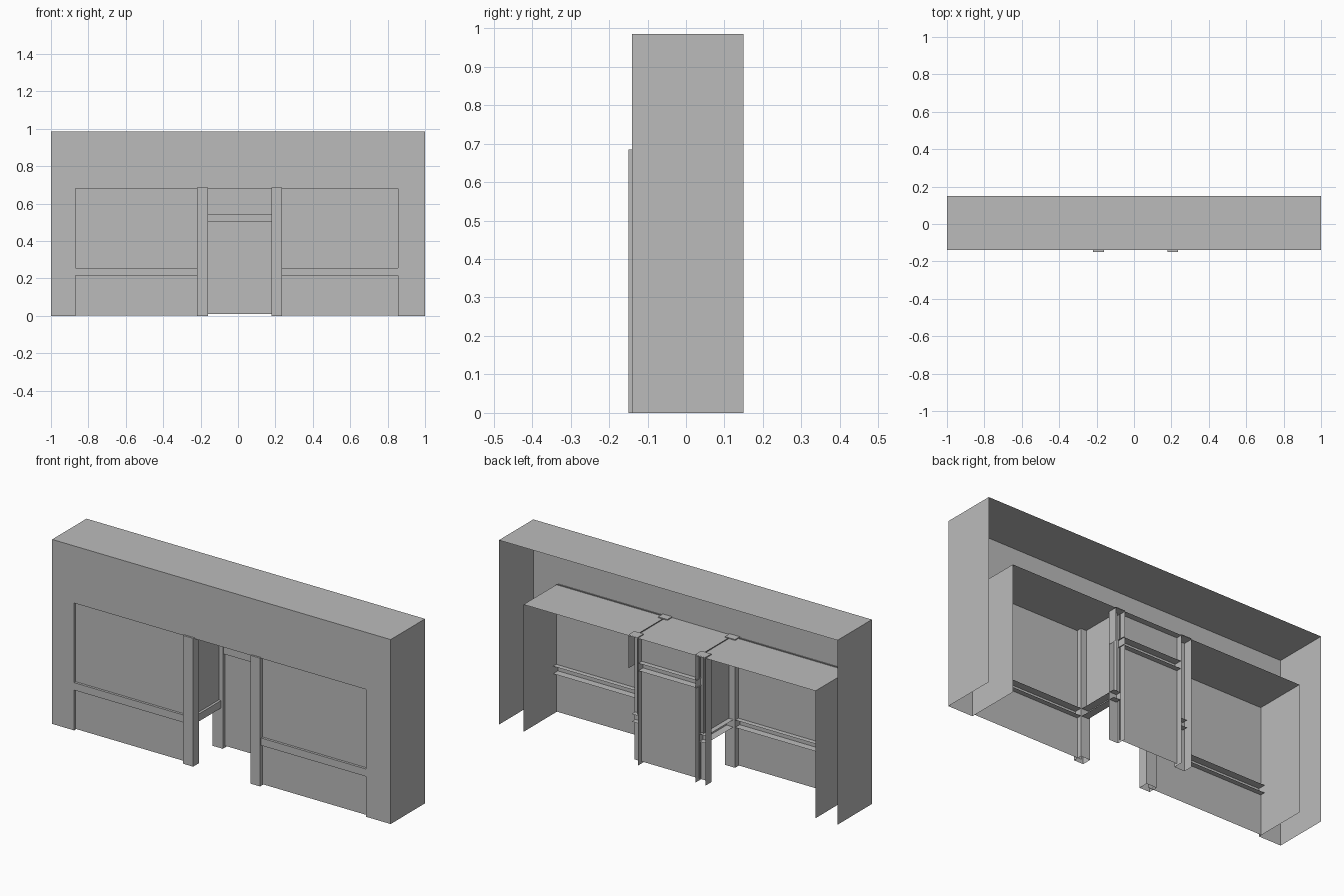
import bpy

cube = bpy.data.objects.get("Cube")
if cube:
    bpy.data.objects.remove(cube, do_unlink=True)

GREY = 0.5
grey = bpy.data.materials.new("plain grey")
grey.use_nodes = True
grey.diffuse_color = (GREY, GREY, GREY, 1)
grey.node_tree.nodes["Principled BSDF"].inputs["Base Color"].default_value = (GREY, GREY, GREY, 1)

# Corner order of a box: index = 4 * x_high + 2 * y_high + z_high
SIDES = {"left": (4, 6, 7, 5), "right": (0, 1, 3, 2), "front": (0, 4, 5, 1),
         "back": (2, 3, 7, 6), "top": (1, 5, 7, 3), "bottom": (0, 2, 6, 4)}


def shell(name, x, y, z, sides):
    """Thin open box made only of the listed sides."""
    corners = [(a, b, c) for a in x for b in y for c in z]
    faces = [SIDES[s] for s in sides.split()]
    used = sorted({i for f in faces for i in f})
    mesh = bpy.data.meshes.new(name)
    mesh.from_pydata([corners[i] for i in used], [],
                     [[used.index(i) for i in f] for f in faces])
    mesh.materials.append(grey)
    obj = bpy.data.objects.new(name, mesh)
    bpy.context.collection.objects.link(obj)
    return obj


FRONT, BACK, TOP = -0.14, 0.15, 0.985
OPEN_R, OPEN_L, HEAD = -0.87, 0.855, 0.68      # shop opening
GLASS_Y, GLASS_TOP = -0.127, 0.685
BAR = (0.215, 0.255)                           # window rail height
TRANSOM = (0.505, 0.545)
DEPTH = (FRONT, BACK)

# Outer casing, open at the back and underneath
shell("outer_casing", (-1, 1), DEPTH, (0, TOP), "left right top")
shell("facade_header", (-1, 1), DEPTH, (HEAD, TOP), "front")
shell("facade_right", (-1, OPEN_R), DEPTH, (0, HEAD), "front")
shell("facade_left", (OPEN_L, 1), DEPTH, (0, HEAD), "front")

# Inner lining of the shop opening
shell("shop_lining", (OPEN_R, OPEN_L), DEPTH, (0, HEAD), "left right top")

# Each side: post span, window span, recessed return and rail offsets
for side, post, window, inner, outer, back_sides in (
        ("right", (-0.22, -0.16), (OPEN_R, -0.19), -0.17, -0.21, "front left right top"),
        ("left", (0.18, 0.235), (0.21, OPEN_L), 0.19, 0.23, "front right top")):
    # Posts at the street and beside the door
    shell("front_post_" + side, post, (-0.15, -0.10), (0, GLASS_TOP),
          "front back left right top")
    shell("door_post_" + side, post, (0.10, BACK), (0, GLASS_TOP), back_sides)

    # Display window with rail and panel below
    pane_y = (GLASS_Y, GLASS_Y)
    shell("window_glass_" + side, window, pane_y, (BAR[1], GLASS_TOP), "front")
    shell("window_panel_" + side, window, pane_y, (0.003, BAR[0]), "front")
    shell("window_rail_" + side, window, (FRONT, -0.10), BAR, "front top bottom")

    # Entry return: glass and rail, open below
    glass_x = inner + (outer - inner) * 0.33
    shell("return_glass_" + side, (glass_x, glass_x), (-0.12, 0.12),
          (BAR[1], GLASS_TOP), "left")
    shell("return_rail_" + side, sorted((inner, outer)), (-0.12, 0.13), BAR,
          "top bottom " + ("left" if side == "right" else "right"))

# The left door post keeps its outer cheek only beside the transom
shell("door_post_cheek", (0.18, 0.235), (0.10, BACK), (TRANSOM[0], HEAD), "left")

# Door, transom rail and light above
DOOR_X, DOOR_Y = (-0.165, 0.185), (0.117, 0.117)
shell("door_panel", DOOR_X, DOOR_Y, (0.01, TRANSOM[0]), "front")
shell("transom_glass", DOOR_X, DOOR_Y, (TRANSOM[1], HEAD), "front")
shell("transom_rail", DOOR_X, (0.105, 0.145), TRANSOM, "front top bottom")
